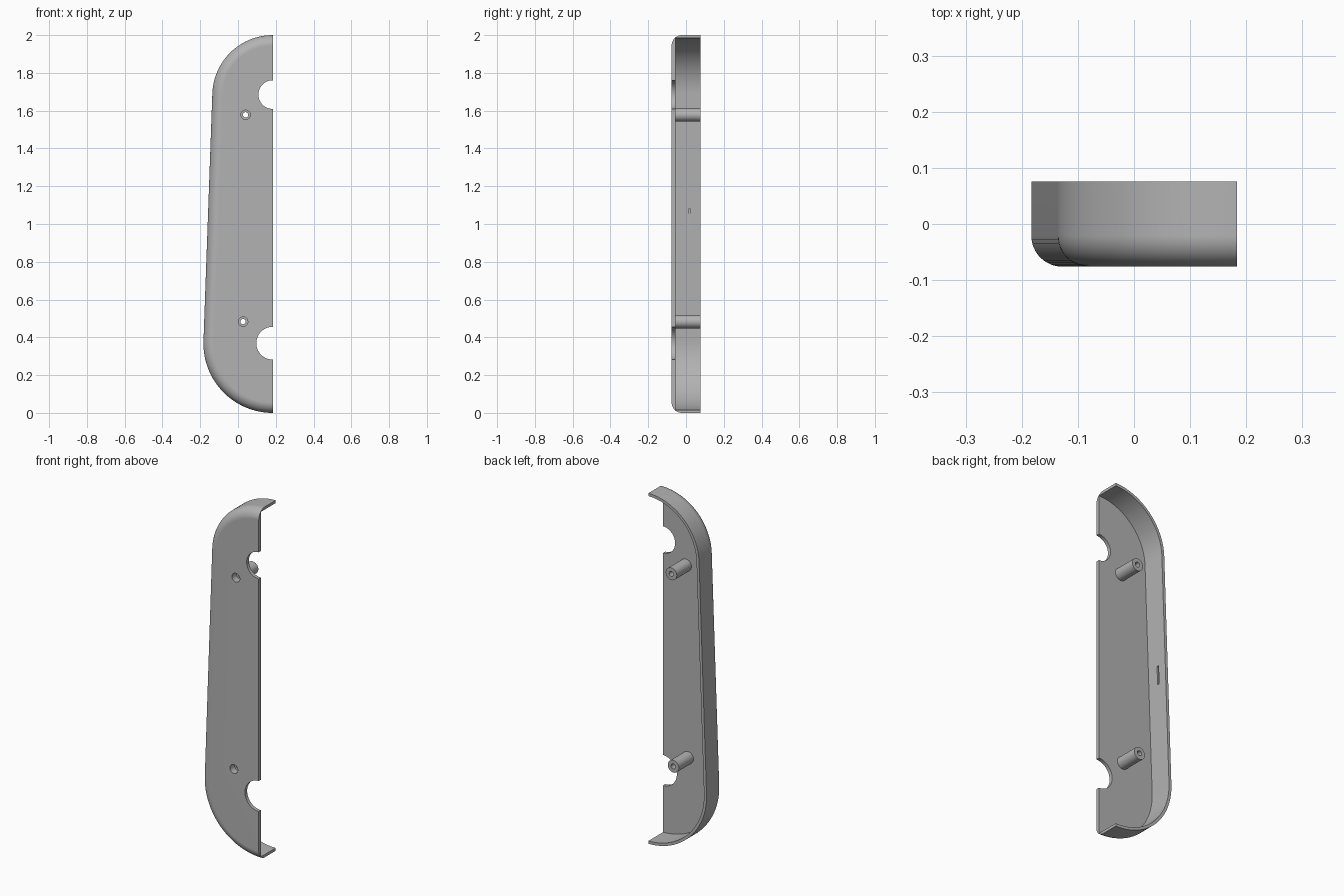
import bpy, bmesh, math
from mathutils import Matrix, Vector

cube = bpy.data.objects.get("Cube")
if cube:
    bpy.data.objects.remove(cube, do_unlink=True)

CUT_X = 0.184                     # plane of the open side
FRONT, BACK = -0.076, 0.076
WALL, PANEL, FILLET = 0.016, 0.02, 0.055
TOP_Z, TOP_R = 1.68, 0.32         # upper end arc
LOW_Z, LOW_R = 0.367, 0.367       # lower end arc
POSTS = {"upper_screw_post": (0.04, 1.578), "lower_screw_post": (0.027, 0.483)}

grey = bpy.data.materials.new("plain grey")
grey.use_nodes = True
grey.diffuse_color = (0.45, 0.45, 0.45, 1)
grey.node_tree.nodes["Principled BSDF"].inputs["Base Color"].default_value = grey.diffuse_color


def make_object(name, bm):
    bmesh.ops.recalc_face_normals(bm, faces=bm.faces)
    mesh = bpy.data.meshes.new(name)
    bm.to_mesh(mesh)
    bm.free()
    mesh.materials.append(grey)
    obj = bpy.data.objects.new(name, mesh)
    bpy.context.collection.objects.link(obj)
    return obj


def cylinder(name, x, z, radius, y0, y1, sides=48):
    bm = bmesh.new()
    place = Matrix.Translation((x, (y0 + y1) / 2, z)) @ Matrix.Rotation(math.pi / 2, 4, 'X')
    bmesh.ops.create_cone(bm, cap_ends=True, segments=sides, radius1=radius,
                          radius2=radius, depth=y1 - y0, matrix=place)
    return make_object(name, bm)


def outline(inset, steps=32):
    """Half of a tapered capsule, from the top end round to the bottom end."""
    tilt = math.asin((LOW_R - TOP_R) / (TOP_Z - LOW_Z))
    join = math.pi - tilt
    points = []
    for z, r, a, b in ((TOP_Z, TOP_R, math.pi / 2, join),
                       (LOW_Z, LOW_R, join, 1.5 * math.pi)):
        for i in range(steps + 1):
            t = a + (b - a) * i / steps
            points.append((CUT_X + (r - inset) * math.cos(t), z + (r - inset) * math.sin(t)))
    return points


def build_shell():
    # Rows run from the inner floor, over the rim, down the wall and round the fillet
    rows = [(WALL, FRONT + PANEL), (WALL, BACK), (0, BACK)]
    for i in range(13):
        t = i / 12 * math.pi / 2
        rows.append((FILLET * (1 - math.cos(t)), FRONT + FILLET * (1 - math.sin(t))))
    bm = bmesh.new()
    rings = [[bm.verts.new((x, y, z)) for x, z in outline(inset)] for inset, y in rows]
    for a, b in zip(rings, rings[1:]):
        for i in range(len(a) - 1):
            bm.faces.new((a[i], a[i + 1], b[i + 1], b[i]))
    bm.faces.new(rings[0])
    bm.faces.new(rings[-1])
    bm.faces.new([r[0] for r in rings] + [r[-1] for r in reversed(rings)])
    return make_object("shell", bm)


def cut(obj, cutters):
    bpy.context.view_layer.objects.active = obj
    for cutter in cutters:
        mod = obj.modifiers.new("cut", 'BOOLEAN')
        mod.operation, mod.solver, mod.object = 'DIFFERENCE', 'EXACT', cutter
        bpy.ops.object.modifier_apply(modifier=mod.name)


shell = build_shell()

# Half-round notches in the open edge of the front panel
notches = [cylinder("notch_cutter", CUT_X, TOP_Z + 0.005, 0.076, FRONT - 0.05, 0, 64),
           cylinder("notch_cutter", CUT_X, LOW_Z + 0.002, 0.087, FRONT - 0.05, 0, 64)]

# Shallow slot on the inside of the long wall
bm = bmesh.new()
wall_x = CUT_X - (TOP_R + LOW_R) / 2 + WALL
bmesh.ops.create_cube(bm, size=1, matrix=Matrix.Translation((wall_x, 0.018, 1.027))
                      @ Matrix.Diagonal(Vector((0.014, 0.012, 0.105, 1))))
slot = make_object("slot_cutter", bm)

# Screw posts with a through hole and a wider recess at the front
parts, holes = [shell], []
for name, (x, z) in POSTS.items():
    post = cylinder(name, x, z, 0.035, FRONT + 0.01, BACK)
    drill = cylinder("drill_cutter", x, z, 0.014, FRONT - 0.05, BACK + 0.05, 32)
    recess = cylinder("recess_cutter", x, z, 0.025, FRONT - 0.05, FRONT + 0.04, 32)
    cut(post, (drill, recess))
    parts.append(post)
    holes += [drill, recess]

cut(shell, notches + [slot] + holes)
for cutter in notches + [slot] + holes:
    bpy.data.objects.remove(cutter, do_unlink=True)

# Smooth the curves while keeping edges crisp and flats flat
for obj in parts:
    bpy.ops.object.select_all(action='DESELECT')
    obj.select_set(True)
    bpy.context.view_layer.objects.active = obj
    bpy.ops.object.shade_smooth_by_angle(angle=math.radians(30))
    mod = obj.modifiers.new("flat_normals", 'WEIGHTED_NORMAL')
    mod.keep_sharp = True
